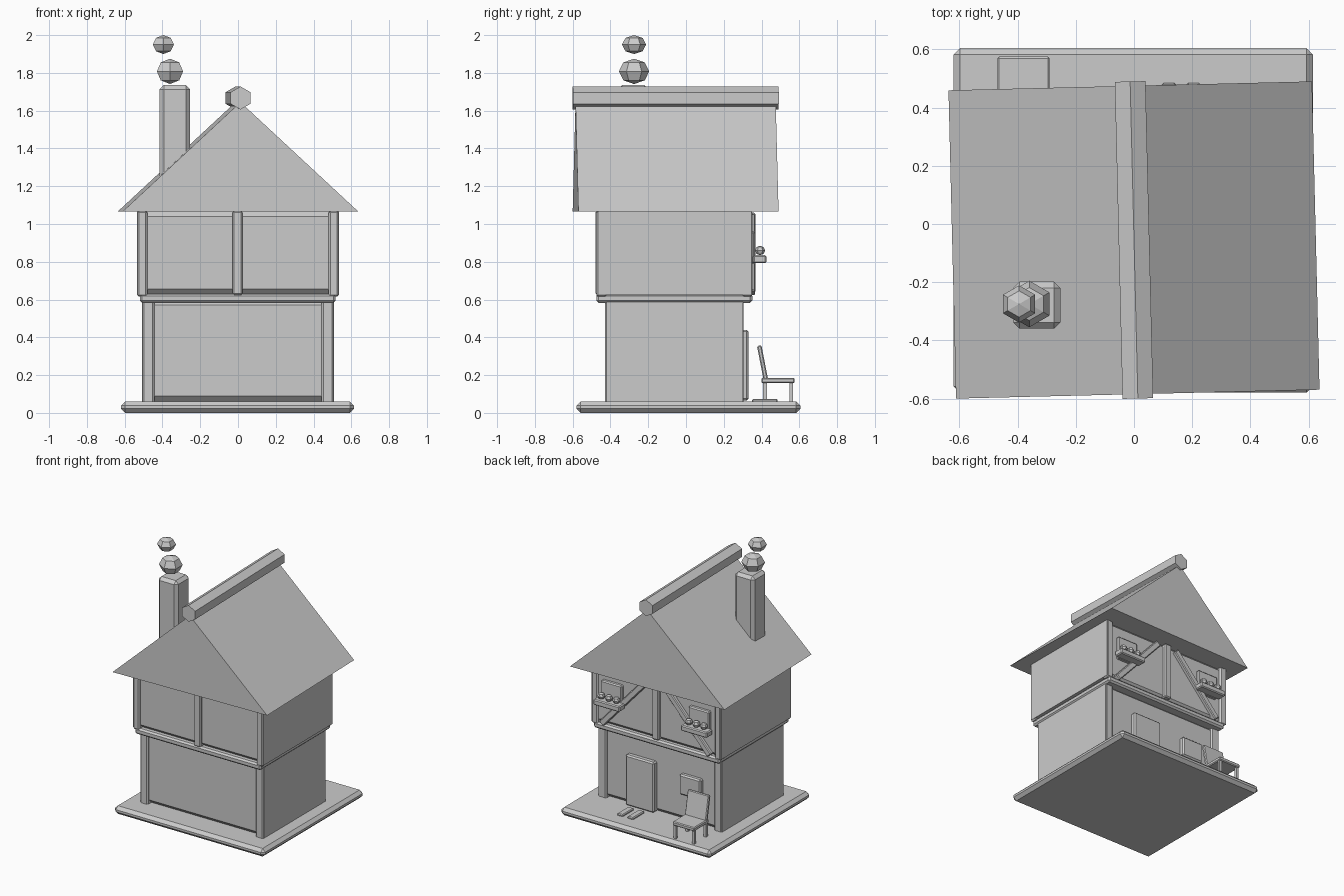
import bpy, bmesh, math
from mathutils import Matrix, Vector

if "Cube" in bpy.data.objects:
    bpy.data.objects.remove(bpy.data.objects["Cube"])

mat = bpy.data.materials.new("plain_grey")
mat.diffuse_color = (0.6, 0.6, 0.6, 1)
mat.use_nodes = True
mat.node_tree.nodes["Principled BSDF"].inputs["Base Color"].default_value = mat.diffuse_color


def finish(name, bm):
    bmesh.ops.recalc_face_normals(bm, faces=bm.faces)
    me = bpy.data.meshes.new(name)
    bm.to_mesh(me)
    bm.free()
    me.materials.append(mat)
    ob = bpy.data.objects.new(name, me)
    bpy.context.collection.objects.link(ob)
    return ob


def box(name, x, y, z, bevel=0.0, rot=None):
    """Box from (min, max) ranges, with an optional chamfer and rotation about its centre."""
    bm = bmesh.new()
    bmesh.ops.create_cube(bm, size=1)
    size = [r[1] - r[0] for r in (x, y, z)]
    mid = Vector([(r[0] + r[1]) / 2 for r in (x, y, z)])
    bmesh.ops.scale(bm, vec=size, verts=bm.verts)
    if bevel:
        bmesh.ops.bevel(bm, geom=bm.edges[:], offset=bevel, segments=1, affect='EDGES')
    m = Matrix.Translation(mid) @ (rot or Matrix())
    bmesh.ops.transform(bm, matrix=m, verts=bm.verts)
    return finish(name, bm)


def prism(name, profile, y0, y1, pivot, angle):
    """Extrude an XZ profile along Y, then turn it about a vertical axis."""
    bm = bmesh.new()
    f = bm.faces.new([bm.verts.new((px, y0, pz)) for px, pz in profile])
    ext = bmesh.ops.extrude_face_region(bm, geom=[f])
    vs = [g for g in ext['geom'] if isinstance(g, bmesh.types.BMVert)]
    bmesh.ops.translate(bm, vec=(0, y1 - y0, 0), verts=vs)
    bmesh.ops.rotate(bm, cent=pivot, matrix=Matrix.Rotation(angle, 3, 'Z'), verts=bm.verts)
    return finish(name, bm)


def ball(name, loc, r, rz, seg=6, rings=4):
    bm = bmesh.new()
    bmesh.ops.create_uvsphere(bm, u_segments=seg, v_segments=rings, radius=1)
    bmesh.ops.scale(bm, vec=(r, r, rz), verts=bm.verts)
    bmesh.ops.translate(bm, vec=loc, verts=bm.verts)
    return finish(name, bm)


# Ground slab
box("base_slab", (-0.62, 0.615), (-0.58, 0.605), (0, 0.06), 0.022)


# Storeys: side walls, recessed chamfered infill, corner posts
def storey(name, hx, y0, y1, z0, z1, post):
    box(name + "_infill", (-hx + 0.02, hx - 0.02), (y0 + 0.015, y1 - 0.012), (z0, z1), 0.03)
    for side, s in (("left", -1), ("right", 1)):
        xs = sorted((s * (hx - 0.025), s * hx))
        box(f"{name}_wall_{side}", xs, (y0 + 0.008, y1 - 0.004), (z0, z1))
        for end, a, b in (("front", y0, y0 + post), ("back", y1 - post, y1)):
            xs = sorted((s * (hx - post), s * (hx - 0.001)))
            box(f"{name}_post_{side}_{end}", xs, (a, b), (z0 - 0.01, z1), 0.01)


storey("lower", 0.508, -0.43, 0.305, 0.06, 0.60, 0.066)
storey("upper", 0.535, -0.475, 0.352, 0.625, 1.07, 0.055)
box("floor_beam", (-0.52, 0.517), (-0.475, 0.352), (0.583, 0.63), 0.012)
box("middle_post_front", (-0.03, 0.025), (-0.478, -0.43), (0.625, 1.07), 0.008)
box("middle_post_back", (-0.03, 0.025), (0.31, 0.368), (0.635, 1.06), 0.008)

# Slightly turned roof and hexagonal ridge beam
TURN = math.radians(1.4)
PIVOT = (0, -0.055, 0)
prism("roof", [(-0.625, 1.065), (0.625, 1.065), (0, 1.645)], -0.585, 0.475, PIVOT, TURN)
hexagon = [(0.061 * math.sin(k * math.pi / 3), 1.667 + 0.061 * math.cos(k * math.pi / 3))
           for k in range(6)]
prism("ridge_beam", hexagon, -0.60, 0.49, PIVOT, TURN)

# Chimney with two smoke puffs
box("chimney", (-0.415, -0.253), (-0.36, -0.198), (1.2, 1.735), 0.022)
ball("smoke_low", (-0.36, -0.275, 1.808), 0.08, 0.067)
ball("smoke_high", (-0.395, -0.275, 1.95), 0.064, 0.05)

# Door, small window and pair of shoes at the back
box("door", (0.035, 0.27), (0.27, 0.33), (0.065, 0.44), 0.01)
box("lower_window", (-0.345, -0.17), (0.27, 0.325), (0.26, 0.41), 0.01)
for i, cx in enumerate((0.12, 0.205)):
    box(f"shoe_{i}", (cx - 0.024, cx + 0.024), (0.35, 0.485), (0.055, 0.074), 0.006)

# Upper windows, flower boxes and diagonal braces, mirrored
for side, s in (("left", -1), ("right", 1)):
    c = s * 0.36
    box("window_" + side, (c - 0.085, c + 0.085), (0.32, 0.366), (0.79, 0.96), 0.008)
    box("flower_box_" + side, (c - 0.108, c + 0.108), (0.355, 0.425), (0.793, 0.835), 0.007)
    for k in (-1, 0, 1):
        ball(f"flower_{side}_{k + 1}", (c + k * 0.062, 0.392, 0.86), 0.027, 0.025)
    a, b = Vector((s * 0.08, 0, 1.04)), Vector((s * 0.445, 0, 0.635))
    d, m = b - a, (a + b) / 2
    h = d.length / 2
    box("brace_" + side, (m.x - h, m.x + h), (0.32, 0.366), (m.z - 0.022, m.z + 0.022), 0.006,
        Matrix.Rotation(-math.atan2(d.z, d.x), 4, 'Y'))

# Chair
box("chair_seat", (-0.47, -0.29), (0.40, 0.575), (0.157, 0.186), 0.006)
box("chair_back", (-0.468, -0.292), (0.393, 0.417), (0.175, 0.358), 0.006,
    Matrix.Rotation(math.radians(11), 4, 'X'))
for i, lx in enumerate((-0.455, -0.305)):
    for j, ly in enumerate((0.418, 0.557)):
        box(f"chair_leg_{i}{j}", (lx - 0.01, lx + 0.01), (ly - 0.01, ly + 0.01), (0.055, 0.165))
